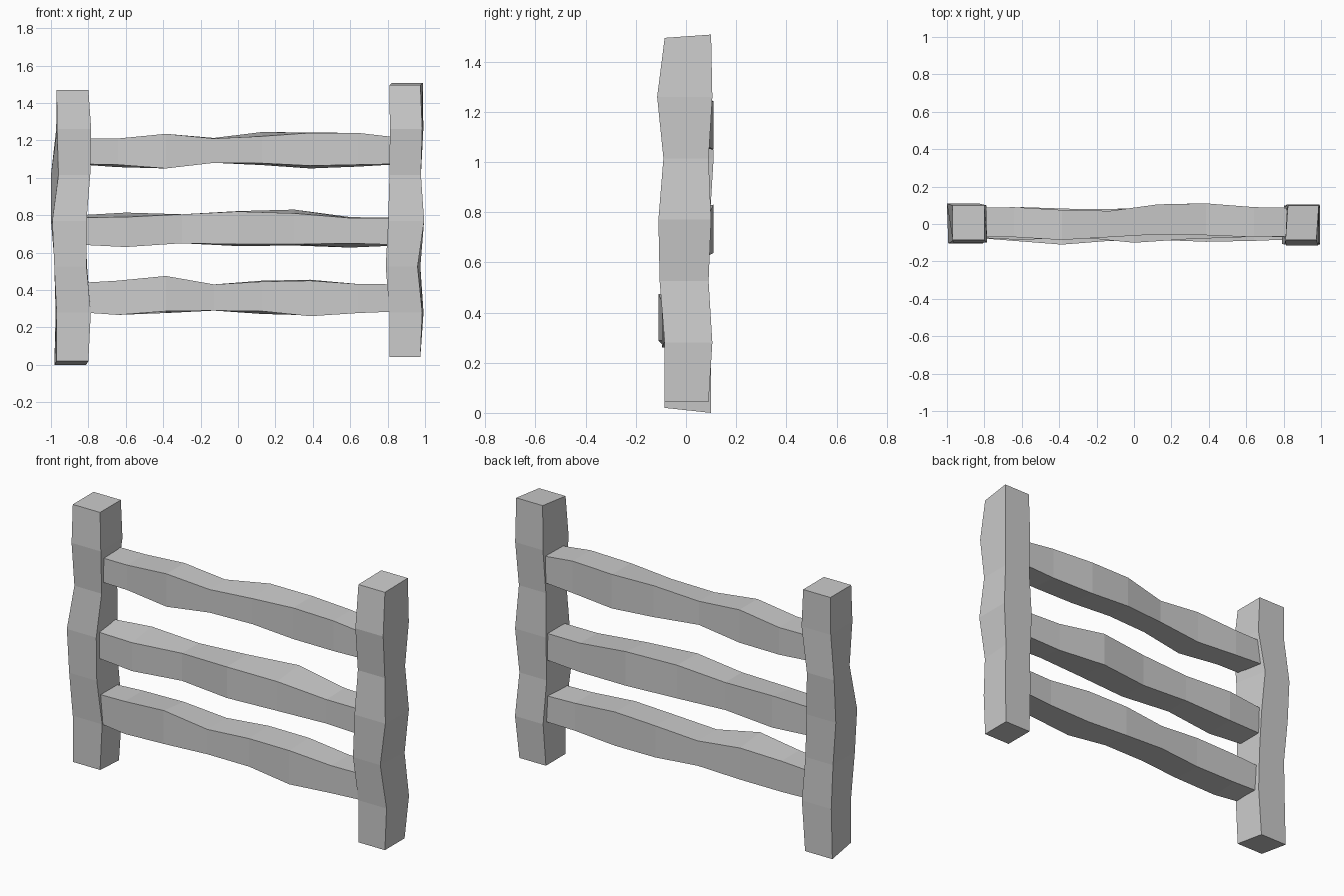
import bpy, bmesh

if "Cube" in bpy.data.objects:
    bpy.data.objects.remove(bpy.data.objects["Cube"])


def loft(name, rings):
    """Skin four-cornered rings into a closed, flat-shaded beam."""
    bm = bmesh.new()
    loops = [[bm.verts.new(p) for p in r] for r in rings]
    for a, b in zip(loops, loops[1:]):
        for i in range(4):
            j = (i + 1) % 4
            bm.faces.new((a[i], a[j], b[j], b[i]))
    bm.faces.new(loops[0])
    bm.faces.new(loops[-1])
    bmesh.ops.recalc_face_normals(bm, faces=bm.faces)
    me = bpy.data.meshes.new(name)
    bm.to_mesh(me)
    bm.free()
    bpy.context.collection.objects.link(bpy.data.objects.new(name, me))


def rail(name, z, rows):
    # row: front y, back y, bottom z, top z (front), back bottom dz, all in cm
    rings, n = [], len(rows) - 1
    for i, row in enumerate(rows):
        yf, yb, lo, hi, db, dt = (v / 100 for v in row)
        x = -0.9 + 1.8 * i / n
        rings.append([(x, yf, z + lo), (x, yb, z + lo + db),
                      (x, yb, z + hi + dt), (x, yf, z + hi)])
    loft(name, rings)


def post(name, x, bottom, top, rows):
    # row: left x, right x, front y, back y, sideways shift of the back, in cm
    # bottom and top: (front z, back z)
    rings, n = [], len(rows) - 1
    for i, row in enumerate(rows):
        x0, x1, yf, yb, s = (v / 100 for v in row)
        zf = zb = 0.02 + 1.47 * i / n + 0.015
        if i == 0:
            zf, zb = bottom
        elif i == n:
            zf, zb = top
        rings.append([(x + x0, yf, zf), (x + x1, yf, zf),
                      (x + x1 + s, yb, zb), (x + x0 + s, yb, zb)])
    loft(name, rings)


# Two hewn posts
post("left_post", -0.9, (0.02, 0.0), (1.47, 1.47), [
    (-7, 10, -8.5, 10, -1.2), (-7, 11.3, -8.5, 10, -.5),
    (-8.2, 9, -10, 9, .3), (-9.3, 9, -10.5, 9.5, -.7),
    (-6, 11, -8.5, 11, -4), (-6.7, 11.5, -10, 10, -.5),
    (-7, 10, -8.5, 10, 0)])
post("right_post", 0.9, (0.043, 0.043), (1.495, 1.508), [
    (-9, 7.5, -8.5, 9, 0), (-9, 8.5, -8.5, 10.5, .7),
    (-11, 6, -10.5, 9, 1.5), (-9.7, 9.5, -11, 10, 0),
    (-9, 7.8, -9, 9, 0), (-8.8, 8.5, -11.5, 10.5, .6),
    (-9, 7.5, -8.5, 10, 1.3)])

# Three wavy rails running into the posts
rail("top_rail", 1.14, [
    (-7, 8.5, -6.5, 7, 0, 0), (-7, 9, -7, 7, -1.3, 0),
    (-8.5, 7.5, -9, 9.5, 0, 0), (-7, 7, -6, 7, 0, .3),
    (-5.5, 10.5, -6.2, 8.2, -1, 2.3), (-6, 11, -7.5, 10, -1.5, .2),
    (-7, 9, -7, 10, -1, 0), (-6.5, 8.5, -6.5, 7, 0, 0)])
rail("middle_rail", 0.72, [
    (-7, 7, -7.5, 6.7, 0, 1), (-8.5, 9, -9, 7, .5, 2.4),
    (-7, 8, -7, 8.5, 0, 0), (-10, 8, -7.5, 10, -1, .2),
    (-8, 11, -7.5, 9, -.7, 2), (-7, 9, -7, 6.5, -2.3, .5),
    (-7, 8, -8, 6.5, 0, 0)])
rail("bottom_rail", 0.36, [
    (-7, 7, -7.5, 7.5, 0, 0), (-9, 7, -9.3, 9, 1, 0),
    (-11, 7, -7.3, 11.5, -1, -2), (-9, 8, -7, 7, 0, 0),
    (-8.5, 9, -7.3, 8.5, -1.5, .5), (-9.5, 8, -10, 9, .5, .5),
    (-9, 7, -8.3, 7.2, 0, 0), (-8, 8, -7.3, 7, 0, 0)])
